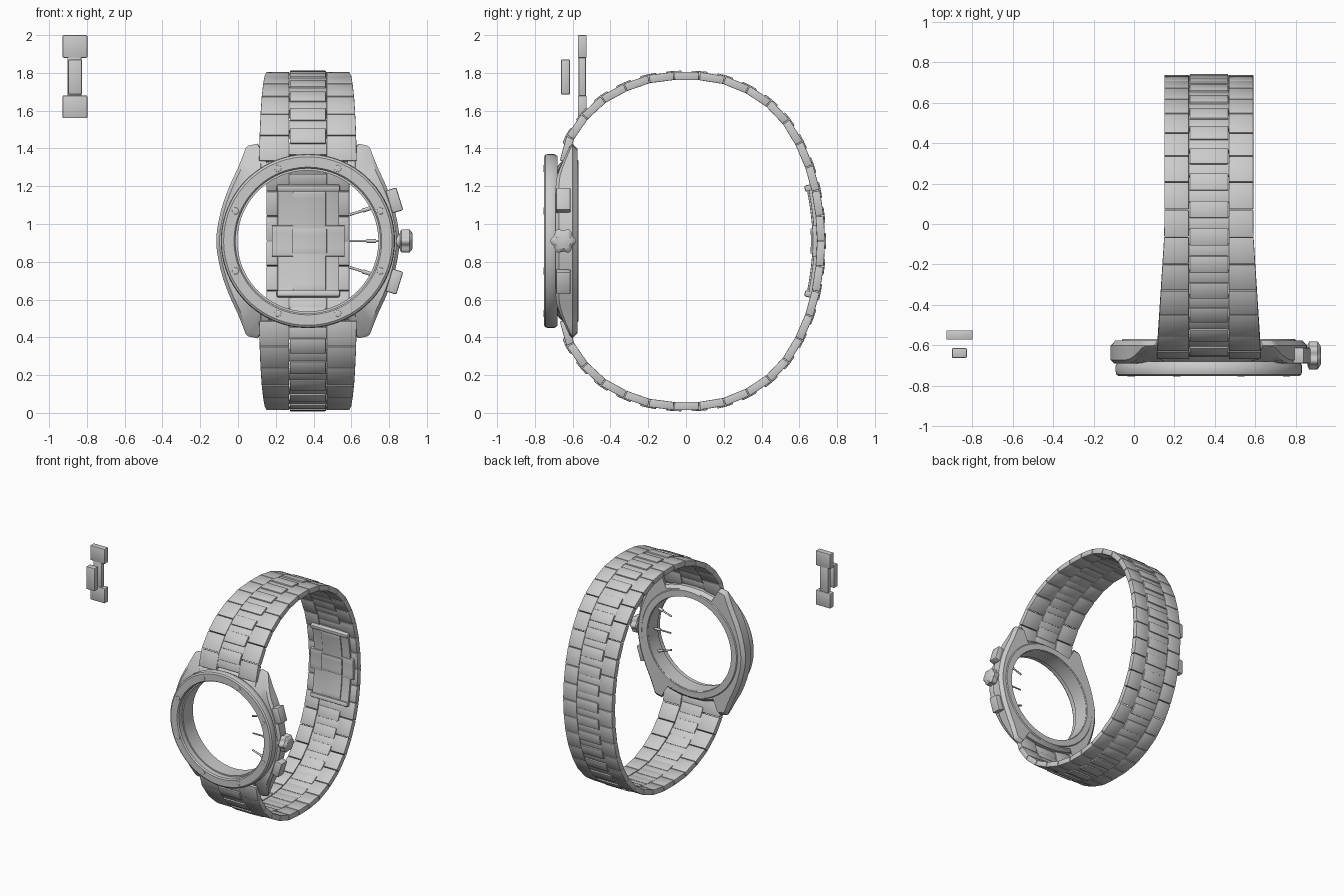
import bpy, bmesh, math
from mathutils import Vector, Matrix

if "Cube" in bpy.data.objects:
    bpy.data.objects.remove(bpy.data.objects["Cube"])

CX, CZ = 0.37, 0.91          # centre of the watch head


def finish(bm, name, bevel=0.0):
    bmesh.ops.recalc_face_normals(bm, faces=bm.faces)
    if bevel:
        edges = [e for e in bm.edges if len(e.link_faces) == 2 and e.calc_face_angle() > 0.6]
        bmesh.ops.bevel(bm, geom=edges, offset=bevel, segments=2, profile=0.5,
                        affect='EDGES', clamp_overlap=True)
    me = bpy.data.meshes.new(name)
    bm.to_mesh(me)
    bm.free()
    ob = bpy.data.objects.new(name, me)
    bpy.context.collection.objects.link(ob)
    bpy.ops.object.select_all(action='DESELECT')
    ob.select_set(True)
    bpy.context.view_layer.objects.active = ob
    bpy.ops.object.shade_smooth_by_angle(angle=math.radians(32))
    return ob


def loft(bm, rings, closed_loft=False, caps=False):
    """Join equal-length closed rings of points with quads."""
    vs = [[bm.verts.new(p) for p in r] for r in rings]
    n = len(vs[0])
    for i in range(len(vs) if closed_loft else len(vs) - 1):
        a, b = vs[i], vs[(i + 1) % len(vs)]
        for j in range(n):
            k = (j + 1) % n
            bm.faces.new((a[j], a[k], b[k], b[j]))
    if caps:
        bm.faces.new(vs[0])
        bm.faces.new(vs[-1])


def box(bm, centre, size, tilt=0.0):
    m = (Matrix.Translation(centre) @ Matrix.Rotation(tilt, 4, 'Y')
         @ Matrix.Diagonal((*size, 1)))
    bmesh.ops.create_cube(bm, size=1, matrix=m)


def rod(bm, a, b, r, seg=16):
    a, b = Vector(a), Vector(b)
    d = b - a
    m = Matrix.Translation((a + b) / 2) @ d.to_track_quat('Z', 'Y').to_matrix().to_4x4()
    bmesh.ops.create_cone(bm, cap_ends=True, segments=seg, radius1=r, radius2=r,
                          depth=d.length, matrix=m)


def lathe(name, profile, seg=96):
    """Closed (radius, y) profile turned around the watch axis."""
    bm = bmesh.new()
    loft(bm, [[(CX + r * math.cos(2 * math.pi * i / seg), y,
                CZ + r * math.sin(2 * math.pi * i / seg)) for i in range(seg)]
              for r, y in profile], closed_loft=True)
    return finish(bm, name)


# Case: outline quadrant (dx, dz, angle on the inner hole), mirrored to four
quad = [(.485, 0, 0), (.482, .05, 7), (.474, .10, 13), (.463, .15, 19), (.449, .20, 25),
        (.431, .25, 31), (.411, .30, 37), (.39, .345, 42), (.369, .39, 47), (.348, .443, 51),
        (.328, .495, 55), (.315, .505, 57), (.268, .515, 60), (.258, .505, 61),
        (.258, .40, 64), (.19, .425, 70), (.10, .445, 79), (0, .45, 90)]
outline = list(quad)
outline += [(-x, z, 180 - a) for x, z, a in reversed(quad[:-1])]
outline += [(-x, -z, 180 + a) for x, z, a in quad[1:]]
outline += [(x, -z, 360 - a) for x, z, a in reversed(quad[1:-1])]


def front_y(z):
    return -0.69 + 0.07 * max(0, (abs(z) - 0.32) / 0.19) ** 1.3


def circle_ring(r, y):
    return [(CX + r * math.cos(math.radians(a)), y, CZ + r * math.sin(math.radians(a)))
            for _, _, a in outline]


def case_ring(s, yf):
    return [(CX + x * s, yf(z), CZ + z * s) for x, z, _ in outline]


bm = bmesh.new()
loft(bm, [circle_ring(.385, -.575), circle_ring(.385, -.69),
          case_ring(.965, front_y), case_ring(1, lambda z: front_y(z) + .018),
          case_ring(1, lambda z: -.60), case_ring(.95, lambda z: -.575)], closed_loft=True)
finish(bm, "case")

# Bezel, inner wall and case back
lathe("bezel", [(.383, -.68), (.383, -.742), (.391, -.752), (.446, -.752), (.457, -.744),
                (.461, -.73), (.461, -.70), (.45, -.68)])
lathe("inner_wall", [(.373, -.575), (.373, -.70), (.39, -.70), (.39, -.575)])
lathe("case_back", [(.373, -.58), (.378, -.568), (.425, -.568), (.435, -.58)])

# Bezel screws
bm = bmesh.new()
for i in range(8):
    a = math.radians(22.5 + 45 * i)
    x, z = CX + .415 * math.cos(a), CZ + .415 * math.sin(a)
    rod(bm, (x, -.74, z), (x, -.755, z), .018, 20)
finish(bm, "bezel_screws", .002)

# Crown: lobed knob, collar and stem
CY = -.65
bm = bmesh.new()
seg = 72


def knob(x, r, wave):
    return [(x, CY + (r + wave * math.cos(6 * t)) * math.cos(t),
             CZ + (r + wave * math.cos(6 * t)) * math.sin(t))
            for t in (2 * math.pi * i / seg for i in range(seg))]


loft(bm, [knob(.858, .052, .002), knob(.866, .062, .006), knob(.908, .062, .006),
          knob(.918, .052, .003), knob(.925, .04, 0)], caps=True)
rod(bm, (.80, CY, CZ), (.86, CY, CZ), .04, 32)
finish(bm, "crown")
bm = bmesh.new()
rod(bm, (.59, CY, CZ), (.81, CY, CZ), .006)
rod(bm, (.68, CY, CZ), (.73, CY, CZ), .010)
finish(bm, "crown_stem")

# Push buttons with their inner pins
for s, name in ((1, "upper"), (-1, "lower")):
    bm = bmesh.new()
    box(bm, (.828, CY, CZ + s * .215), (.06, .078, .125), s * math.radians(-17) * -1 * -1)
    finish(bm, name + "_button", .008)
    bm = bmesh.new()
    rod(bm, (.585, CY, CZ + s * .137), (.80, CY, CZ + s * .205), .007)
    rod(bm, (.66, CY, CZ + s * .161), (.80, CY, CZ + s * .205), .011)
    finish(bm, name + "_button_pin")

# Bracelet path in (y, dz): upper half mirrored below, smoothed
half = [(-.648, .42), (-.622, .53), (-.54, .655), (-.435, .752), (-.325, .812), (-.193, .858),
        (0, .876), (.2, .853), (.385, .768), (.52, .645), (.616, .483), (.685, .28)]
pts = [Vector(p) for p in half + [(.716, 0)] + [(y, -z) for y, z in reversed(half)]]
ext = [2 * pts[0] - pts[1]] + pts + [2 * pts[-1] - pts[-2]]
path = []
for i in range(len(pts) - 1):
    p0, p1, p2, p3 = ext[i:i + 4]
    for k in range(16):
        t = k / 16
        path.append(.5 * (2 * p1 + (p2 - p0) * t + (2 * p0 - 5 * p1 + 4 * p2 - p3) * t * t
                          + (3 * p1 - p0 - 3 * p2 + p3) * t ** 3))
path.append(pts[-1])
dist = [0.0]
for a, b in zip(path, path[1:]):
    dist.append(dist[-1] + (b - a).length)
LENGTH = dist[-1]


def at(s):
    s = min(max(s, 0), LENGTH)
    i = next(k for k in range(1, len(dist)) if dist[k] >= s or k == len(dist) - 1)
    t = (s - dist[i - 1]) / (dist[i] - dist[i - 1])
    return path[i - 1].lerp(path[i], t), (path[i] - path[i - 1]).normalized()


def half_width(y):
    return .22 + .038 * min(1, max(0, (-.05 - y) / .6))


def strip(bm, s0, s1, x0, x1, n0, n1, steps=1):
    """Solid following the path; x0/x1 may depend on y, n is outward offset."""
    rings = []
    for i in range(steps + 1):
        p, t = at(s0 + (s1 - s0) * i / steps)
        n = Vector((-t.y, t.x))
        a = x0(p.x) if callable(x0) else x0
        b = x1(p.x) if callable(x1) else x1
        lo, hi = p + n * n0, p + n * n1
        rings.append([(CX + a, lo.x, CZ + lo.y), (CX + b, lo.x, CZ + lo.y),
                      (CX + b, hi.x, CZ + hi.y), (CX + a, hi.x, CZ + hi.y)])
    loft(bm, rings, caps=True)


# Bracelet: outer link pairs joined by a bar, centre links straddling the joints
count = round(LENGTH / .132)
pitch = LENGTH / count
outer, centre = bmesh.new(), bmesh.new()
for i in range(count):
    s = i * pitch
    strip(outer, s + .002, s + pitch - .002, lambda y: -half_width(y), -.099, -.022, .021)
    strip(outer, s + .002, s + pitch - .002, .099, half_width, -.022, .021)
    strip(outer, s + .034, s + pitch - .034, -.10, .10, -.018, .016)
    if i:
        strip(centre, s - .042, s + .042, -.096, .096, -.022, .026, 2)
finish(outer, "outer_links", .004)
finish(centre, "centre_links", .006)

# Folding clasp lying on the inside of the bracelet
mid = LENGTH / 2
bm = bmesh.new()
strip(bm, mid - .30, mid + .30, -.16, .165, -.038, -.018, 16)
strip(bm, mid - .085, mid + .085, -.19, .195, -.045, -.018, 4)
finish(bm, "clasp_plate", .004)
bm = bmesh.new()
strip(bm, mid - .27, mid + .27, -.08, .095, -.046, -.02, 16)
strip(bm, mid - .07, mid + .07, -.085, .10, -.055, -.02, 4)
finish(bm, "clasp_blade", .004)
bm = bmesh.new()
for s in (-.29, .29):
    strip(bm, mid + s - .018, mid + s + .018, -.165, .17, -.056, -.018)
finish(bm, "clasp_end_bars", .010)

# Spare link beside the watch: H-shaped link and its loose centre piece
bm = bmesh.new()
for z in (1.94, 1.62):
    box(bm, (-.863, -.549, z), (.13, .046, .12))
box(bm, (-.866, -.549, 1.78), (.075, .038, .22))
finish(bm, "spare_link", .005)
bm = bmesh.new()
box(bm, (-.863, -.638, 1.778), (.074, .048, .185))
finish(bm, "spare_centre_piece", .006)
